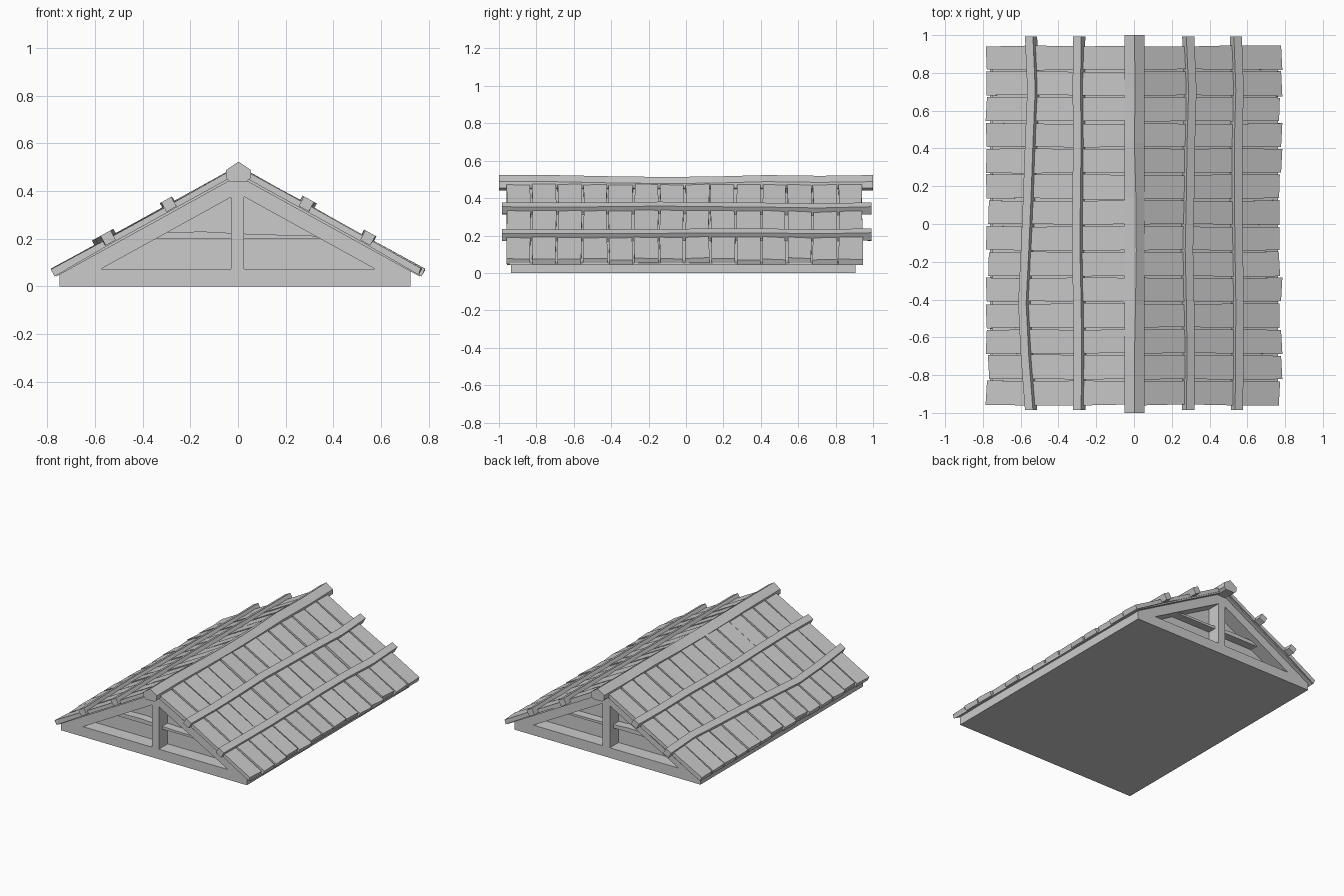
import bpy, bmesh, math, random
from mathutils import Vector

random.seed(4)
old = bpy.data.objects.get("Cube")
if old:
    bpy.data.objects.remove(old)

# One weathered grey for everything
grey = bpy.data.materials.new("plain grey")
grey.use_nodes = True
colour = (0.6, 0.6, 0.6, 1)
grey.diffuse_color = colour
grey.node_tree.nodes["Principled BSDF"].inputs["Base Color"].default_value = colour

SLOPE = 0.552
TOP, SHEET = 0.502, 0.474          # heights of the roof layers at x = 0
UNDER, INNER = 0.462, 0.39         # rafter top and bottom at x = 0
FRONT, BACK, RECESS = -0.935, 0.907, 0.1
NORMAL = Vector((SLOPE, 0, 1)).normalized()
DOWN = Vector((1, 0, -SLOPE)).normalized()


def loft(name, rings):
    """Skin a closed solid through matching rings of points."""
    bm = bmesh.new()
    rows = [[bm.verts.new(p) for p in ring] for ring in rings]
    n = len(rows[0])
    for a, b in zip(rows, rows[1:]):
        for i in range(n):
            j = (i + 1) % n
            bm.faces.new((a[i], a[j], b[j], b[i]))
    bm.faces.new(rows[0])
    bm.faces.new(rows[-1])
    bmesh.ops.recalc_face_normals(bm, faces=bm.faces)
    mesh = bpy.data.meshes.new(name)
    bm.to_mesh(mesh)
    bm.free()
    mesh.materials.append(grey)
    obj = bpy.data.objects.new(name, mesh)
    bpy.context.collection.objects.link(obj)
    return obj


def prism(name, profile, y0, y1):
    """Extrude an (x, z) profile along y."""
    return loft(name, [[(x, y, z) for x, z in profile] for y in (y0, y1)])


def block(name, x0, x1, y0, y1, z0, z1):
    return prism(name, [(x0, z0), (x1, z0), (x1, z1), (x0, z1)], y0, y1)


def jitter(amount):
    return random.uniform(-amount, amount)


# Floor slab
block("floor_slab", -0.75, 0.725, FRONT, BACK, 0, 0.072)

# Gable ends: recessed wall, king post, rafters and a sagging tie beam
for end, y, inward in (("front", FRONT, 1), ("back", BACK, -1)):
    deep = y + inward * RECESS
    half = (UNDER - 0.06) / SLOPE
    prism(end + "_gable_wall", [(-half, 0.06), (half, 0.06), (0, UNDER)],
          deep, deep + inward * 0.03)
    block(end + "_king_post", -0.03, 0.026, y, deep + inward * 0.01, 0.065, 0.45)
    prism(end + "_tie_beam",
          [(-0.36, 0.2), (0.36, 0.2), (0.3, 0.215), (0.1, 0.217), (-0.15, 0.23), (-0.32, 0.225)],
          y + inward * 0.04, deep + inward * 0.01)
    for side, s in (("left", 1), ("right", -1)):
        foot, heel = (INNER - 0.06) / SLOPE, (UNDER - 0.06) / SLOPE
        prism(f"{end}_{side}_rafter",
              [(0, INNER), (s * foot, 0.06), (s * heel, 0.06), (0, UNDER)],
              y, deep + inward * 0.01)

# Roof slopes: thin sheet, boards and two wavy battens on each side
BOARDS = 14
PITCH = 0.1365
BATTENS = {
    "left": ((0.287, (0, 0.004, 0, -0.006, 0, 0.004, 0.012, 0)),
             (0.545, (0, 0.003, 0.004, 0, -0.004, -0.004, 0.004, -0.006))),
    "right": ((0.29, (0, -0.003, 0, 0.006, 0.004, 0, 0.003, 0)),
              (0.545, (0, 0.022, 0.036, 0.022, 0.01, 0, -0.012, 0))),
}

for side, s in (("left", 1), ("right", -1)):
    edge = 0.762
    prism(side + "_roof_sheet",
          [(0, UNDER), (s * edge, UNDER - SLOPE * edge),
           (s * edge, SHEET - SLOPE * edge), (0, SHEET)], -0.945, 0.935)

    for b in range(BOARDS):
        mid = -0.895 + b * PITCH
        reach = 0.782 - 0.012 * (random.random() < 0.35)
        rings = []
        lift = [random.uniform(-0.002, 0.004) for _ in range(2)]
        for k in range(4):
            x = 0.02 + (reach - 0.02) * k / 3
            y0 = mid - 0.063 + jitter(0.004)
            y1 = mid + 0.063 + jitter(0.004)
            low = SHEET - SLOPE * x
            high = TOP - SLOPE * x + jitter(0.002)
            tip = jitter(0.004) if k == 3 else 0
            rings.append([(s * (x - 0.012 * (k == 3)), y0, low - 0.001),
                          (s * (x - 0.012 * (k == 3)), y1, low - 0.001),
                          (s * (x + tip), y1, high + lift[0]),
                          (s * (x - tip), y0, high + lift[1])])
        loft(f"{side}_roof_board_{b + 1}", rings)

    for row, (x0, wave) in zip(("upper", "lower"), BATTENS[side]):
        rings = []
        for k, shift in enumerate(wave):
            y = -0.985 + 1.978 * k / (len(wave) - 1)
            x = x0 + shift
            centre = Vector((x, y, TOP - SLOPE * x + 0.002))
            ring = []
            for u, v in ((-1, -1), (1, -1), (1, 1), (-1, 1)):
                p = centre + DOWN * 0.024 * u + NORMAL * 0.023 * v
                ring.append((s * p.x, p.y, p.z))
            rings.append(ring)
        loft(f"{side}_{row}_batten", rings)

# Ridge beam with a slightly sagging crest
crest = (0, 0, -0.006, -0.01, -0.008, 0, -0.004, 0)
rings = []
for k, sag in enumerate(crest):
    y = -1 + 2 * k / (len(crest) - 1)
    rings.append([(-0.034, y, 0.44), (0.036, y, 0.44), (0.055, y, 0.455),
                  (0.055, y, 0.488 + sag), (0.002 - sag, y, 0.523 + sag),
                  (-0.05, y, 0.488 + sag), (-0.05, y, 0.455)])
loft("ridge_beam", rings)
